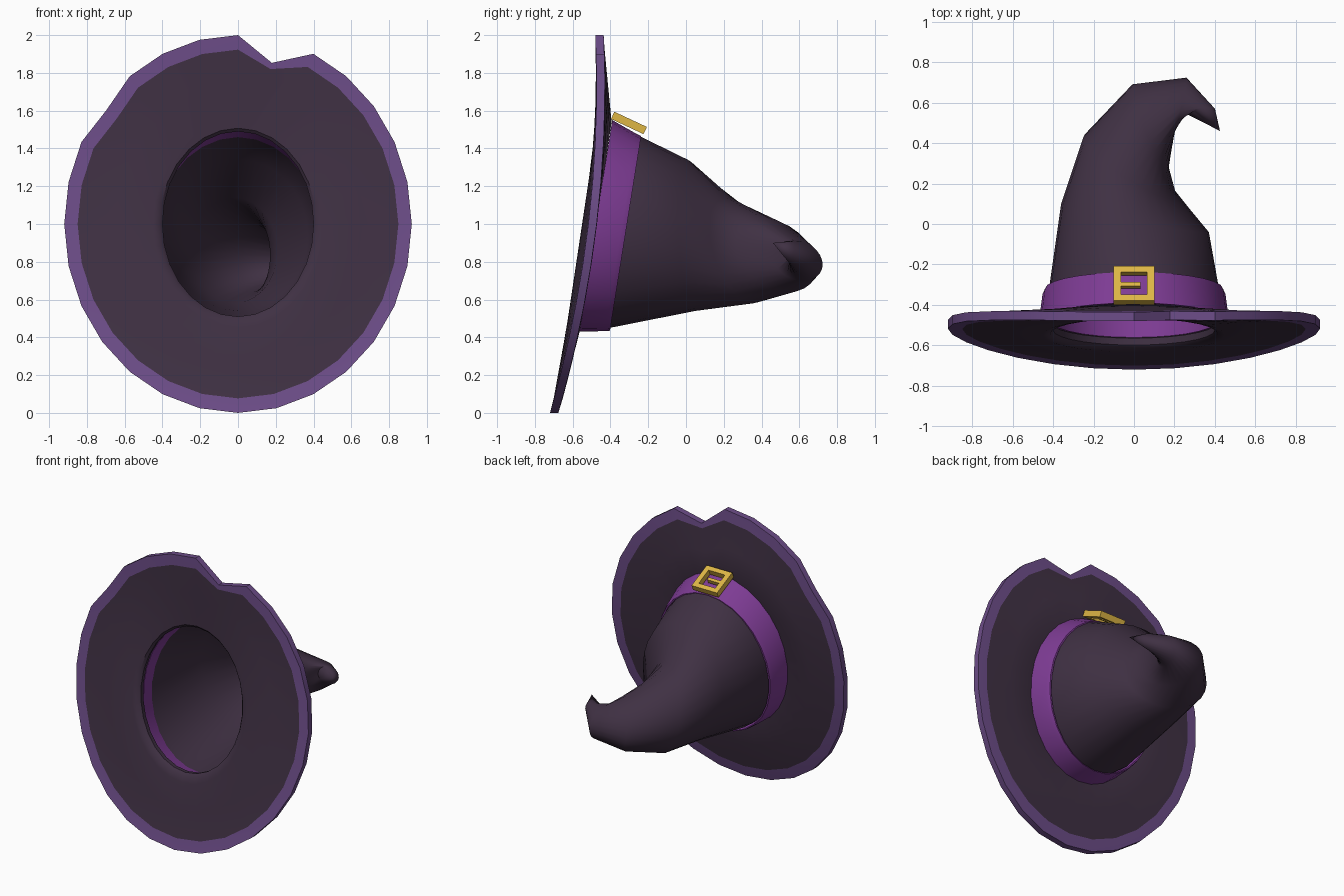
import bpy, bmesh, math
from mathutils import Vector, Matrix

old = bpy.data.objects.get("Cube")
if old:
    bpy.data.objects.remove(old, do_unlink=True)

SIDES = 28


def material(name, rgb):
    m = bpy.data.materials.new(name)
    m.use_nodes = True
    m.diffuse_color = (*rgb, 1)
    bsdf = next(n for n in m.node_tree.nodes if n.type == 'BSDF_PRINCIPLED')
    bsdf.inputs["Base Color"].default_value = (*rgb, 1)
    bsdf.inputs["Roughness"].default_value = 0.8
    return m


felt = material("dark felt", (0.05, 0.03, 0.056))
trim = material("purple trim", (0.15, 0.073, 0.245))
band = material("violet ribbon", (0.21, 0.045, 0.30))
gold = material("gold", (0.73, 0.47, 0.06))


def finish(name, bm, mats, smooth=0):
    bmesh.ops.remove_doubles(bm, verts=bm.verts, dist=0.0005)
    bmesh.ops.recalc_face_normals(bm, faces=bm.faces)
    mesh = bpy.data.meshes.new(name)
    bm.to_mesh(mesh)
    bm.free()
    ob = bpy.data.objects.new(name, mesh)
    bpy.context.collection.objects.link(ob)
    for m in mats:
        mesh.materials.append(m)
    if smooth:
        bpy.ops.object.select_all(action='DESELECT')
        ob.select_set(True)
        bpy.context.view_layer.objects.active = ob
        bpy.ops.object.shade_smooth_by_angle(angle=math.radians(smooth))
    return ob


def loft(name, rings, mats, closed=False, smooth=40, trimmed=()):
    """Skin a list of rings; strips listed in trimmed get the second material."""
    bm = bmesh.new()
    loops = [[bm.verts.new(p) for p in ring] for ring in rings]
    for k in range(len(loops) if closed else len(loops) - 1):
        a, b = loops[k], loops[(k + 1) % len(loops)]
        for i in range(SIDES):
            j = (i + 1) % SIDES
            f = bm.faces.new((a[i], a[j], b[j], b[i]))
            f.material_index = int(k in trimmed)
    return finish(name, bm, mats, smooth)


def ring(centre, u, v):
    """Ellipse with side axis u and up axis v."""
    c, u, v = Vector(centre), Vector(u), Vector(v)
    angles = [math.tau * i / SIDES for i in range(SIDES)]
    return [c + u * math.sin(a) + v * math.cos(a) for a in angles]


# Crooked cone: centre, side axis and up axis of each section
cone = [
    ((0, -0.48, 0.99), (0.43, 0, 0), (0, 0.085, 0.53)),
    ((0, -0.32, 0.955), (0.42, 0, 0), (0, 0.085, 0.505)),
    ((0.005, 0.03, 0.94), (0.365, -0.07, 0), (0, -0.02, 0.40)),
    ((-0.02, 0.285, 0.86), (0.23, -0.145, 0), (0, -0.07, 0.28)),
    ((0.08, 0.475, 0.835), (0.09, -0.205, 0), (0, -0.07, 0.195)),
    ((0.23, 0.59, 0.81), (-0.03, -0.13, 0), (0, -0.03, 0.11)),
    ((0.325, 0.56, 0.85), (-0.075, -0.01, 0), (0, 0.01, 0.06)),
    ((0.425, 0.46, 0.90), (0, 0, 0), (0, 0, 0)),
]
loft("cone", [ring(*s) for s in cone], [felt], smooth=65)

# Ribbon: solid tilted hoop, slightly wider at the brim
hoop = [(-0.48, 0.99, 0.47, 0.56), (-0.345, 0.955, 0.452, 0.522),
        (-0.32, 0.95, 0.44, 0.515), (-0.32, 0.95, 0.428, 0.51),
        (-0.48, 0.99, 0.41, 0.505)]
loft("ribbon", [ring((0, y, z), (rx, 0, 0), (0, 0.16 * rz, rz))
                for y, z, rx, rz in hoop], [band], closed=True)


# Brim: wavy disc with a torn notch and a small dent in the rim
def hole_ring(rx, rz, y):
    return ring((0, y, 1), (rx, 0, 0), (0, 0.15 * rz, rz))


def rim_ring(scale, offset):
    pts = ring((0, 0, 1), (0.92, 0, 0), (0, 0, 1))
    for i, p in enumerate(pts):
        s = scale
        if i == 1:
            s = 0.875 * (1 + scale) / 2
        elif i == SIDES - 4:
            s *= 0.968
        p.x *= s
        c = (p.z - 1) * s
        p.z = 1 + c
        p.y = -0.495 + 0.12 * c - 0.083 * c * c + offset
    return pts


def blend(a, b, t):
    return [p.lerp(q, t) for p, q in zip(a, b)]


lip_front = hole_ring(0.45, 0.55, -0.55)
back_inner = hole_ring(0.44, 0.54, -0.475)
front_edge = rim_ring(0.923, -0.024)
back_edge = rim_ring(0.923, 0.024)
loft("brim", [
    hole_ring(0.405, 0.495, -0.49),
    hole_ring(0.40, 0.49, -0.525),
    hole_ring(0.415, 0.507, -0.543),
    lip_front,
    blend(lip_front, front_edge, 0.5),
    front_edge,
    rim_ring(1, -0.022),
    rim_ring(1, 0.022),
    back_edge,
    blend(back_inner, back_edge, 0.5),
    back_inner,
], [felt, trim], closed=True, trimmed=(5, 6, 7))


# Buckle: square frame with a prong, lying on the ribbon
def box(bm, centre, size):
    bmesh.ops.create_cube(bm, size=1, matrix=Matrix.Translation(centre)
                          @ Matrix.Diagonal((*size, 1)))


bm = bmesh.new()
for s in (-1, 1):
    box(bm, (s * 0.083, 0, 0), (0.036, 0.19, 0.042))
    box(bm, (0, s * 0.078, 0), (0.13, 0.034, 0.042))
box(bm, (-0.017, 0, 0), (0.10, 0.022, 0.03))
buckle = finish("buckle", bm, [gold])
buckle.location = (0, -0.302, 1.535)
buckle.rotation_euler.x = math.radians(-25)
